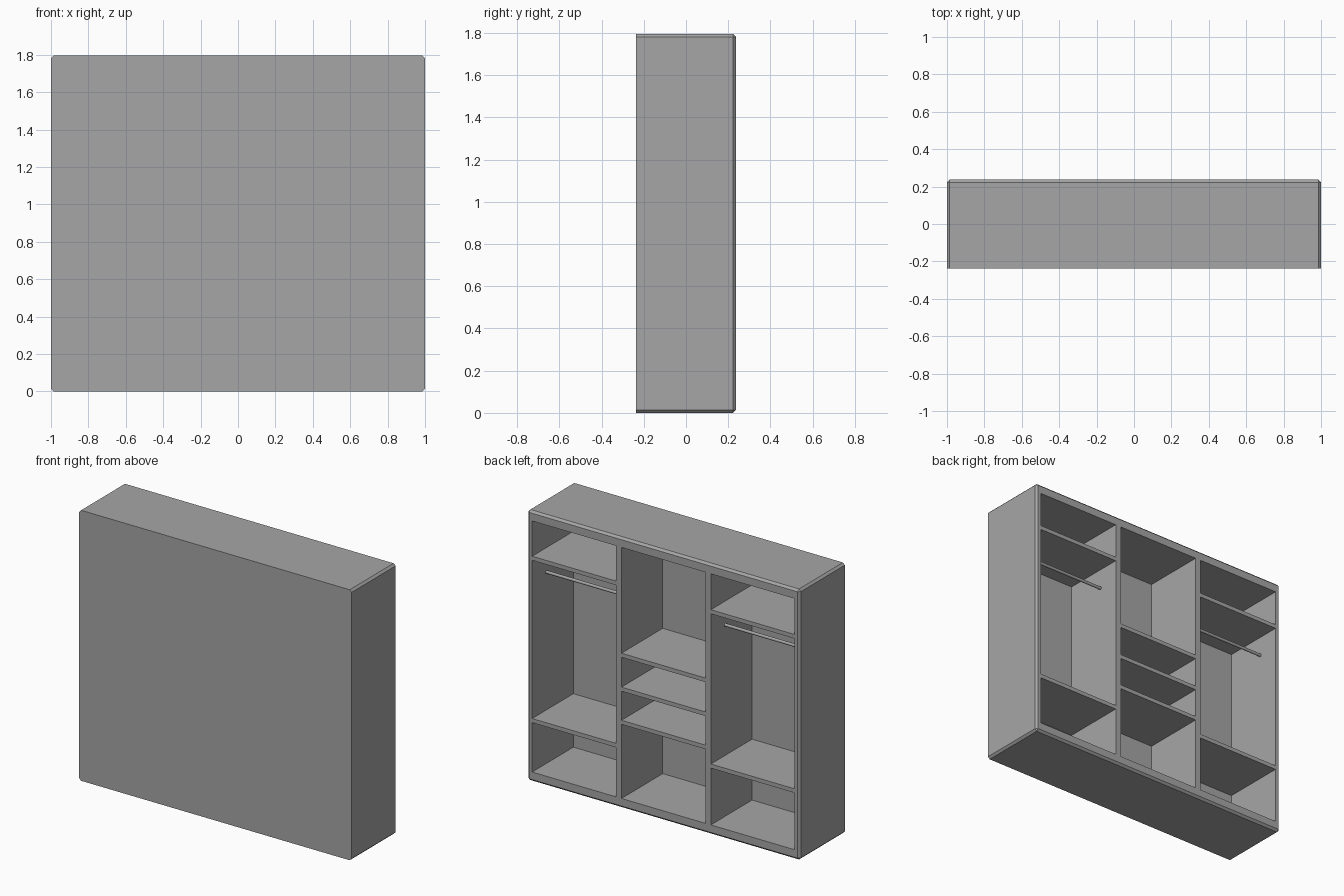
import bpy
import bmesh
from mathutils import Matrix, Vector

default = bpy.data.objects.get("Cube")
if default:
    bpy.data.objects.remove(default, do_unlink=True)

WIDTH, DEPTH, HEIGHT = 2.0, 0.474, 1.795
OPEN_Y = DEPTH / 2           # open side
PANEL_Y = -0.195             # inner face of the closed panel
FLOOR_Z, CEILING_Z = 0.064, 1.73
BAY = 0.615                  # clear width of each bay
PITCH = 0.656                # distance between bay centres
SHELF = 0.027                # shelf thickness

grey = bpy.data.materials.new("plain_grey")
grey.use_nodes = True
colour = (0.38, 0.38, 0.38, 1)
grey.diffuse_color = colour
grey.node_tree.nodes["Principled BSDF"].inputs["Base Color"].default_value = colour


def add_object(name, bm):
    mesh = bpy.data.meshes.new(name)
    bm.to_mesh(mesh)
    bm.free()
    mesh.materials.append(grey)
    obj = bpy.data.objects.new(name, mesh)
    bpy.context.collection.objects.link(obj)
    return obj


def box_mesh(low, high):
    low, high = Vector(low), Vector(high)
    bm = bmesh.new()
    bmesh.ops.create_cube(bm, size=1)
    bmesh.ops.scale(bm, vec=high - low, verts=bm.verts)
    bmesh.ops.translate(bm, vec=(low + high) / 2, verts=bm.verts)
    return bm


# Carcass: chamfered on every edge except those around the closed panel
bm = box_mesh((-WIDTH / 2, -OPEN_Y, 0), (WIDTH / 2, OPEN_Y, HEIGHT))
edges = [e for e in bm.edges if any(v.co.y > 0 for v in e.verts)]
bmesh.ops.bevel(bm, geom=edges, offset=0.014, segments=1, affect='EDGES')
carcass = add_object("carcass", bm)

# Three bays cut out of the carcass, leaving side walls and dividers
for i in (-1, 0, 1):
    x = i * PITCH
    cutter = add_object("bay_cutter", box_mesh(
        (x - BAY / 2, PANEL_Y, FLOOR_Z), (x + BAY / 2, OPEN_Y + 0.1, CEILING_Z)))
    cutter.hide_render = True
    cut = carcass.modifiers.new("bay", 'BOOLEAN')
    cut.operation = 'DIFFERENCE'
    cut.solver = 'EXACT'
    cut.object = cutter
    bpy.context.view_layer.objects.active = carcass
    bpy.ops.object.modifier_apply(modifier=cut.name)
    bpy.data.objects.remove(cutter, do_unlink=True)

# Shelves, listed by the height of their upper face
shelves = {
    "left": (1, (0.419, 1.496)),
    "middle": (0, (0.583, 0.803, 1.028)),
    "right": (-1, (0.468, 1.492)),
}
for side, (i, heights) in shelves.items():
    x = i * PITCH
    for n, top in enumerate(heights, 1):
        add_object(f"{side}_shelf_{n}", box_mesh(
            (x - BAY / 2, PANEL_Y, top - SHELF), (x + BAY / 2, OPEN_Y, top)))

# Hanging rails across the two outer bays
for side, i in (("left", 1), ("right", -1)):
    bm = bmesh.new()
    bmesh.ops.create_cone(bm, cap_ends=True, segments=24, radius1=0.01,
                          radius2=0.01, depth=BAY,
                          matrix=Matrix.Translation((i * PITCH, 0.087, 1.335))
                          @ Matrix.Rotation(1.5708, 4, 'Y'))
    for face in bm.faces:
        face.smooth = len(face.verts) == 4
    add_object(f"{side}_hanging_rail", bm)
